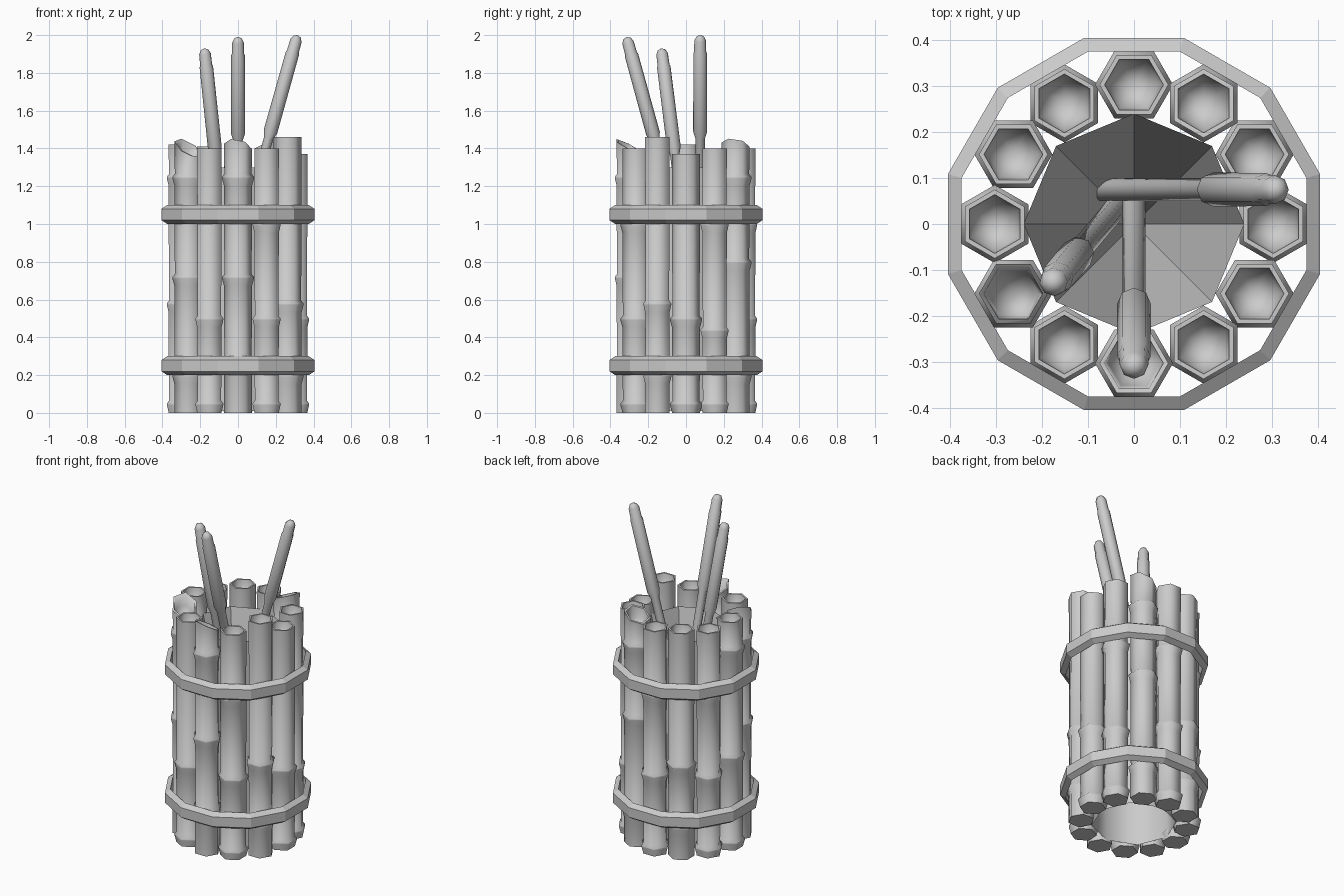
import bpy, bmesh, math
from mathutils import Vector, Matrix

if "Cube" in bpy.data.objects:
    bpy.data.objects.remove(bpy.data.objects["Cube"], do_unlink=True)

GREY = (0.6, 0.6, 0.6, 1)
clay = bpy.data.materials.new("plain_grey")
clay.use_nodes = True
clay.diffuse_color = GREY
clay.node_tree.nodes["Principled BSDF"].inputs["Base Color"].default_value = GREY


def lathe(name, profile, sides, phase=0, closed=False, smooth=None, move=None, matrix=None):
    """Spin (radius, height) points into rings; zero radius makes a pole."""
    bm = bmesh.new()
    rings = []
    for r, z in profile:
        if r == 0:
            rings.append([bm.verts.new((0, 0, z))] * sides)
            continue
        angles = [phase + math.tau * i / sides for i in range(sides)]
        rings.append([bm.verts.new((r * math.cos(a), r * math.sin(a), z)) for a in angles])
    pairs = list(zip(rings, rings[1:]))
    if closed:
        pairs.append((rings[-1], rings[0]))
    for low, high in pairs:
        for i in range(sides):
            j = (i + 1) % sides
            bm.faces.new(list(dict.fromkeys((low[i], low[j], high[j], high[i]))))
    if move:
        for v in bm.verts:
            v.co.z += move(v.co)
    mesh = bpy.data.meshes.new(name)
    bm.to_mesh(mesh)
    bm.free()
    mesh.materials.append(clay)
    obj = bpy.data.objects.new(name, mesh)
    bpy.context.collection.objects.link(obj)
    if matrix:
        obj.matrix_world = matrix
    if smooth:
        bpy.ops.object.select_all(action='DESELECT')
        obj.select_set(True)
        bpy.context.view_layer.objects.active = obj
        bpy.ops.object.shade_smooth_by_angle(angle=math.radians(smooth))
    return obj


# Bamboo tubes: top height, node heights, slope of the cut end in x and y
BODY, NODE, HOLE = 0.075, 0.085, 0.064
tubes = [
    (1.41, (0.28, 0.72, 1.25), (-0.2, -0.5)),
    (1.40, (0.05, 0.5, 1.0), (0, 0)),
    (1.46, (0.2, 0.58), (0, 0)),
    (1.37, (0.05, 0.5), (0, 0)),
    (1.40, (0.05, 0.44, 1.0), (0, 0)),
    (1.42, (0.2, 0.8, 1.25), (0.4, -0.15)),
    (1.40, (0.05, 0.5, 1.0), (0, 0)),
    (1.41, (0.2, 0.58), (0, 0)),
    (1.40, (0.05, 0.5, 1.0), (0, 0)),
    (1.42, (0.05, 0.58, 1.25), (0, 0)),
    (1.40, (0.2, 0.72, 1.25), (-0.5, 0.5)),
    (1.40, (0.05, 0.5), (0, 0)),
]
for n, (top, nodes, slope) in enumerate(tubes):
    angle = math.radians(30 * n - 90)
    profile = [(0, 0), (BODY, 0)]
    for z in nodes:
        profile += [(BODY, z - 0.045), (NODE, z - 0.008), (NODE, z), (BODY - 0.003, z + 0.015)]
    profile += [(BODY, top), (HOLE, top), (HOLE - 0.008, top - 0.06), (0, top - 0.12)]

    def slant(co, top=top, slope=slope):
        return slope[0] * co.x + slope[1] * co.y if co.z > top - 0.13 else 0

    place = Matrix.Translation((0.303 * math.cos(angle), 0.303 * math.sin(angle), 0))
    lathe(f"bamboo_tube_{n + 1}", profile, 6, angle + math.radians(30),
          smooth=62, move=slant, matrix=place)

# Twelve-sided binding bands with bevelled outer edges
FLAT = 1 / math.cos(math.pi / 12)
for name, z in (("lower_band", 0.25), ("upper_band", 1.05)):
    section = [(0.375, -0.05), (0.405, -0.03), (0.405, 0.03), (0.375, 0.05)]
    lathe(name, [(r * FLAT, z + h) for r, h in section], 12, math.pi / 12, closed=True)

# Inner lining: open wall and a deep funnel
lathe("inner_wall", [(0.24, 0.01), (0.24, 1.3)], 8, smooth=62)
lathe("inner_funnel", [(0, 0.15), (0.24, 1.3)], 8)

# Slender sticks: tip, downward direction, length
sticks = [
    ((0, -0.315, 1.99), (0, 0.275, -1), 1.48),
    ((0.315, 0.075, 2.0), (-0.28, 0, -1), 1.48),
    ((-0.178, -0.13, 1.93), (0.105, 0.125, -1), 1.35),
]
for n, (tip, direction, length) in enumerate(sticks):
    profile = [(0, 0), (0.02, 0.008), (0.031, 0.03), (0.032, 0.09), (0.036, 0.1),
               (0.037, 0.53), (0.025, 0.57), (0.025, length), (0, length)]
    turn = Vector(direction).to_track_quat('Z', 'Y').to_matrix().to_4x4()
    lathe(f"stick_{n + 1}", profile, 8, smooth=50, matrix=Matrix.Translation(tip) @ turn)
